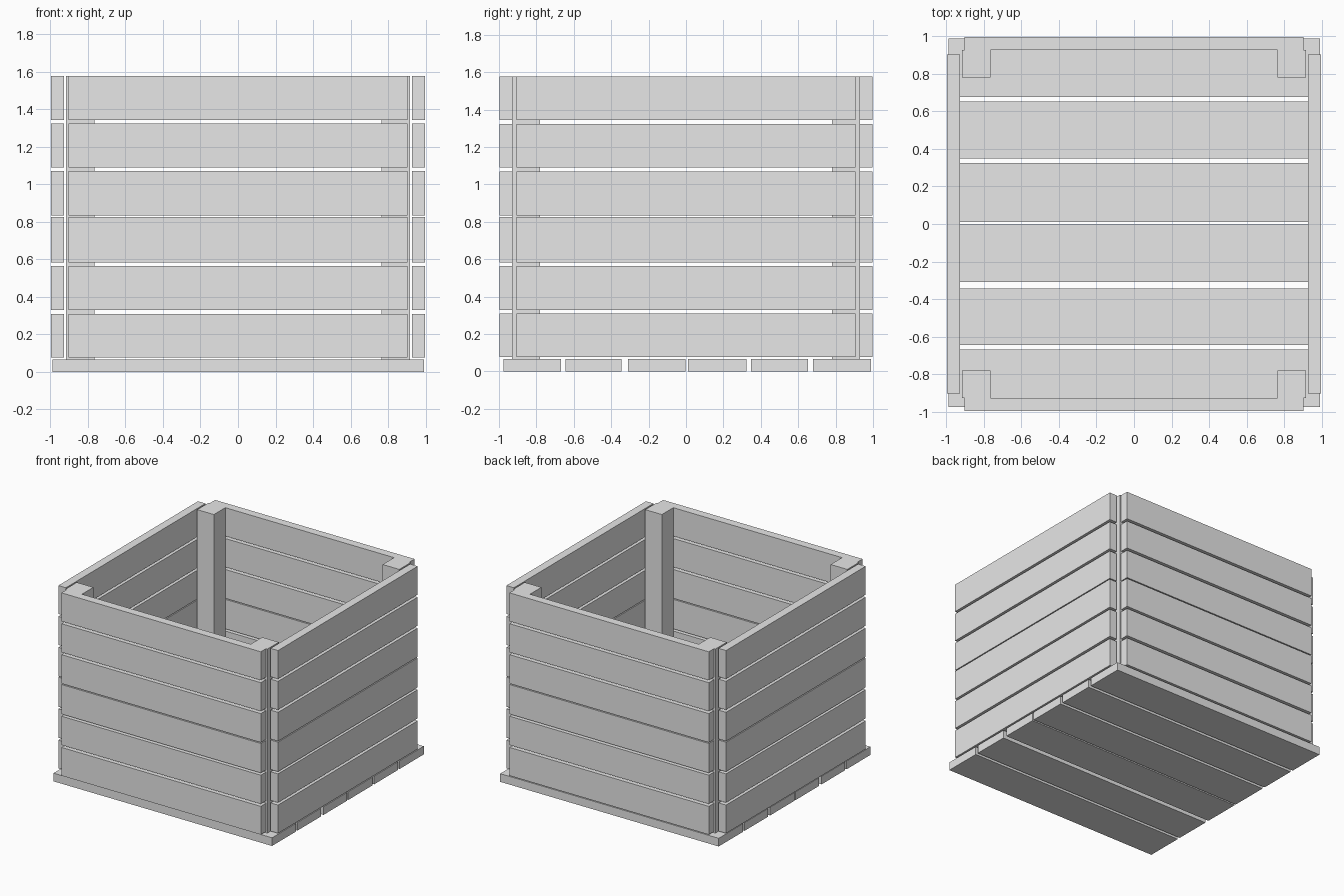
import bpy

default = bpy.data.objects.get("Cube")
if default:
    bpy.data.objects.remove(default, do_unlink=True)

grey = bpy.data.materials.new("plain_grey")
grey.use_nodes = True
colour = (0.8, 0.8, 0.8, 1.0)
grey.diffuse_color = colour
grey.node_tree.nodes["Principled BSDF"].inputs["Base Color"].default_value = colour


def board(name, x, y, z):
    """Box spanning the given (low, high) range on each axis."""
    spans = (x, y, z)
    bpy.ops.mesh.primitive_cube_add(size=1)
    obj = bpy.context.object
    obj.name = name
    obj.location = [(lo + hi) / 2 for lo, hi in spans]
    obj.scale = [hi - lo for lo, hi in spans]
    bpy.ops.object.transform_apply(location=False, rotation=False, scale=True)
    obj.data.materials.append(grey)
    return obj


def mirrored(span, side):
    return tuple(sorted((span[0] * side, span[1] * side)))


FLOOR_TOP = 0.067
RIM = 1.577
SLAT_LENGTH = (-0.905, 0.905)
SLAT_DEPTH = (0.929, 0.997)

# Floor planks, running side to side
floor_rows = [(-0.977, -0.669), (-0.645, -0.345), (-0.309, -0.003),
              (0.01, 0.324), (0.348, 0.653), (0.678, 0.99)]
for i, row in enumerate(floor_rows, 1):
    board(f"floor_plank_{i}", (-0.99, 0.993), row, (0, FLOOR_TOP))

# Wall slats on all four sides
slat_rows = [(0.077, 0.309), (0.329, 0.565), (0.583, 0.825),
             (0.833, 1.07), (1.09, 1.324), (1.344, RIM)]
for i, row in enumerate(slat_rows, 1):
    for side, x_name, y_name in ((-1, "right", "front"), (1, "left", "back")):
        depth = mirrored(SLAT_DEPTH, side)
        board(f"{x_name}_slat_{i}", depth, SLAT_LENGTH, row)
        board(f"{y_name}_slat_{i}", SLAT_LENGTH, depth, row)

# Inner corner posts
for sx, x_name in ((-1, "right"), (1, "left")):
    for sy, y_name in ((-1, "front"), (1, "back")):
        board(f"{y_name}_{x_name}_post", mirrored((0.766, 0.917), sx),
              mirrored((0.781, 0.929), sy), (FLOOR_TOP, RIM))
